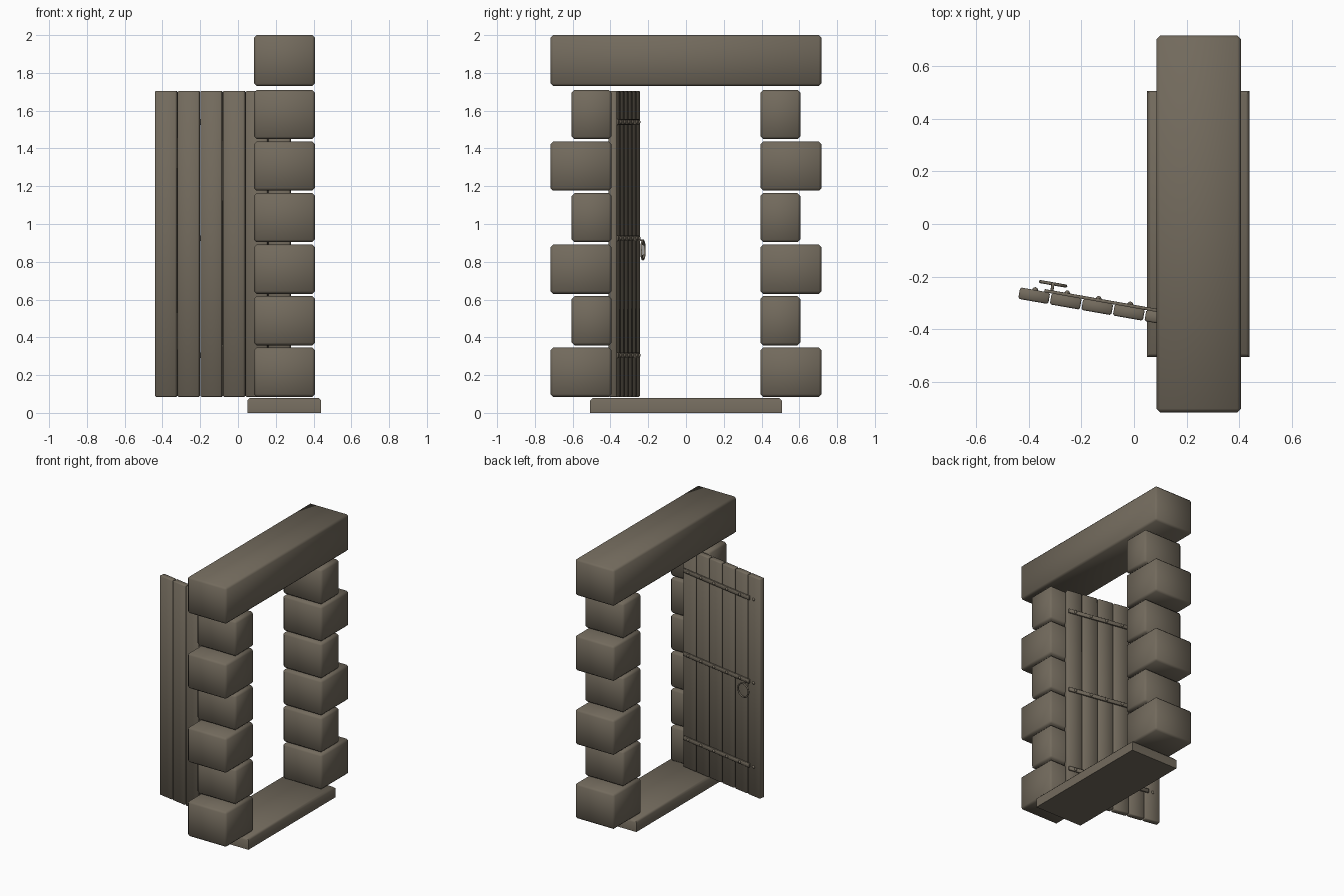
import bpy, math
from mathutils import Matrix, Vector

if "Cube" in bpy.data.objects:
    bpy.data.objects.remove(bpy.data.objects["Cube"])

stone = bpy.data.materials.new("weathered_brown_grey")
stone.diffuse_color = (0.17, 0.145, 0.109, 1)
stone.use_nodes = True
stone.node_tree.nodes["Principled BSDF"].inputs["Base Color"].default_value = stone.diffuse_color


def finish(ob, name, angle=50):
    ob.name = name
    ob.data.materials.append(stone)
    bpy.ops.object.shade_smooth_by_angle(angle=math.radians(angle))
    return ob


def box(name, lo, hi, bevel=0.0, place=None, keep_bottom=False):
    """Chamfered box between two corners, optionally moved by a matrix."""
    lo, hi = Vector(lo), Vector(hi)
    bpy.ops.mesh.primitive_cube_add(size=1)
    ob = bpy.context.object
    ob.data.transform(Matrix.Translation((lo + hi) / 2) @ Matrix.Diagonal((*(hi - lo), 1)))
    if bevel:
        mod = ob.modifiers.new("chamfer", "BEVEL")
        mod.width, mod.segments = bevel, 1
        if keep_bottom:
            mod.limit_method = "WEIGHT"
            weights = ob.data.attributes.new("bevel_weight_edge", "FLOAT", "EDGE")
            for e in ob.data.edges:
                top = all(ob.data.vertices[v].co.z > lo.z + 1e-4 for v in e.vertices)
                weights.data[e.index].value = 1.0 if top else 0.0
        else:
            mod.limit_method = "NONE"
        bpy.ops.object.modifier_apply(modifier=mod.name)
    if place:
        ob.matrix_world = place
    return finish(ob, name)


# Sill and lintel
X0, X1 = 0.085, 0.407
box("sill", (0.05, -0.507, 0), (0.44, 0.507, 0.08), 0.014, keep_bottom=True)
box("lintel", (X0, -0.717, 1.73), (X1, 0.717, 2.0), 0.014)

# Jamb stones, alternating long and short on both sides
for side, label in ((-1, "left"), (1, "right")):
    for i in range(6):
        outer = 0.717 if i % 2 == 0 else 0.605
        ys = sorted((side * 0.395, side * outer))
        z = 0.085 + 0.2728 * i
        box(f"{label}_jamb_stone_{i + 1}", (X0, ys[0], z), (X1, ys[1], z + 0.26), 0.014)

# Door frame of reference: local x along the planks from the free edge, local +y to the back
door = Matrix.Translation((-0.38, -0.273, 0)) @ Matrix.Rotation(math.radians(-10), 4, "Z")
PITCH = 0.122
for i in range(6):
    c = i * PITCH
    box(f"door_plank_{i + 1}", (c - 0.058, -0.022, 0.085), (c + 0.058, 0.022, 1.705), 0.006, door)

# Straps with one domed rivet per plank
for k, z in enumerate((0.305, 0.925, 1.54)):
    box(f"hinge_strap_{k + 1}", (0.035, 0.02, z - 0.015), (0.66, 0.032, z + 0.015), 0.002, door)
    for i in range(6):
        base = 0.022 if i == 0 else 0.031
        bpy.ops.mesh.primitive_uv_sphere_add(segments=10, ring_count=6, radius=0.011)
        rivet = bpy.context.object
        rivet.matrix_world = door @ Matrix.Translation((i * PITCH, base, z))
        finish(rivet, f"rivet_{k + 1}_{i + 1}")

# Pull ring with its staple on the middle strap
bpy.ops.mesh.primitive_torus_add(major_radius=0.049, minor_radius=0.006,
                                 major_segments=24, minor_segments=8)
ring = bpy.context.object
ring.matrix_world = (door @ Matrix.Translation((0.063, 0.057, 0.862))
                     @ Matrix.Rotation(math.pi / 2, 4, "X"))
finish(ring, "pull_ring")
box("ring_staple", (0.057, 0.028, 0.909), (0.069, 0.062, 0.919), 0.002, door)
